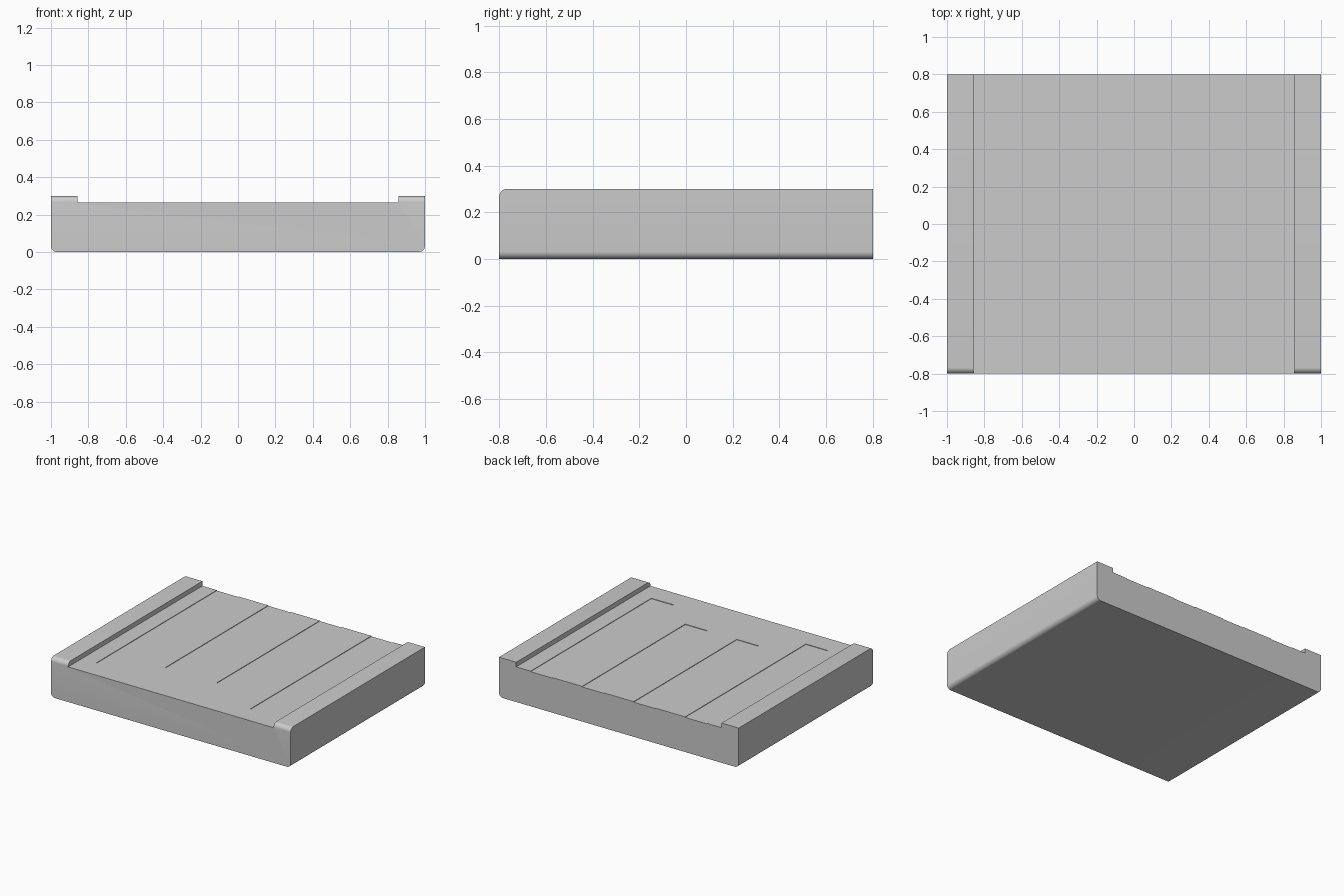
import bpy, bmesh
from math import radians

if "Cube" in bpy.data.objects:
    bpy.data.objects.remove(bpy.data.objects["Cube"])

W, D, H = 1.0, 0.8, 0.30      # half width, half depth, rail height
FLOOR, RAIL_X = 0.265, 0.857  # deck height, inner face of the rails
RADIUS, GROOVE = 0.033, 0.004


def finish(bm, name):
    bmesh.ops.recalc_face_normals(bm, faces=bm.faces)
    mesh = bpy.data.meshes.new(name)
    bm.to_mesh(mesh)
    bm.free()
    obj = bpy.data.objects.new(name, mesh)
    bpy.context.collection.objects.link(obj)
    return obj


def box(bm, x0, x1, y0, y1, z0, z1):
    verts = bmesh.ops.create_cube(bm, size=1)["verts"]
    for v in verts:
        v.co.x = x1 if v.co.x > 0 else x0
        v.co.y = y1 if v.co.y > 0 else y0
        v.co.z = z1 if v.co.z > 0 else z0


# Tray body: channel cross-section extruded from front to back
bm = bmesh.new()
half = [(W, 0), (W, H), (RAIL_X, H), (RAIL_X, FLOOR)]
profile = half + [(-x, z) for x, z in reversed(half)]
face = bm.faces.new([bm.verts.new((x, -D, z)) for x, z in profile])
ext = bmesh.ops.extrude_face_region(bm, geom=[face], use_keep_orig=True)
for v in ext["geom"]:
    if isinstance(v, bmesh.types.BMVert):
        v.co.y = D
bmesh.ops.recalc_face_normals(bm, faces=bm.faces)


# Rounded lower side edges and rounded front ends of the rails
def to_round(e):
    a, b = (v.co for v in e.verts)
    low_side = a.z < 0.01 and b.z < 0.01 and a.x * b.x > 0
    rail_front = a.z > H - 0.01 and b.z > H - 0.01 and a.y < 0 and b.y < 0
    return low_side or rail_front


bmesh.ops.bevel(bm, geom=[e for e in bm.edges if to_round(e)], offset=RADIUS,
                segments=8, profile=0.5, affect='EDGES')
tray = finish(bm, "tray_body")

# Four shallow grooves in the deck, open at the back; inner pair is shorter
bm = bmesh.new()
for cx, y_end in ((-0.645, -0.64), (-0.215, -0.43), (0.215, -0.43), (0.645, -0.64)):
    box(bm, cx - 0.092, cx + 0.092, y_end, D + 0.1, FLOOR - GROOVE, FLOOR + 0.1)
cutter = finish(bm, "groove_cutter")
cutter.hide_render = True
cutter.hide_viewport = False
cutter.display_type = 'WIRE'

mod = tray.modifiers.new("grooves", 'BOOLEAN')
mod.operation = 'DIFFERENCE'
mod.solver = 'EXACT'
mod.object = cutter

bpy.context.view_layer.objects.active = tray
tray.select_set(True)
bpy.ops.object.modifier_apply(modifier="grooves")
bpy.data.objects.remove(cutter)
bpy.ops.object.shade_smooth_by_angle(angle=radians(30))
